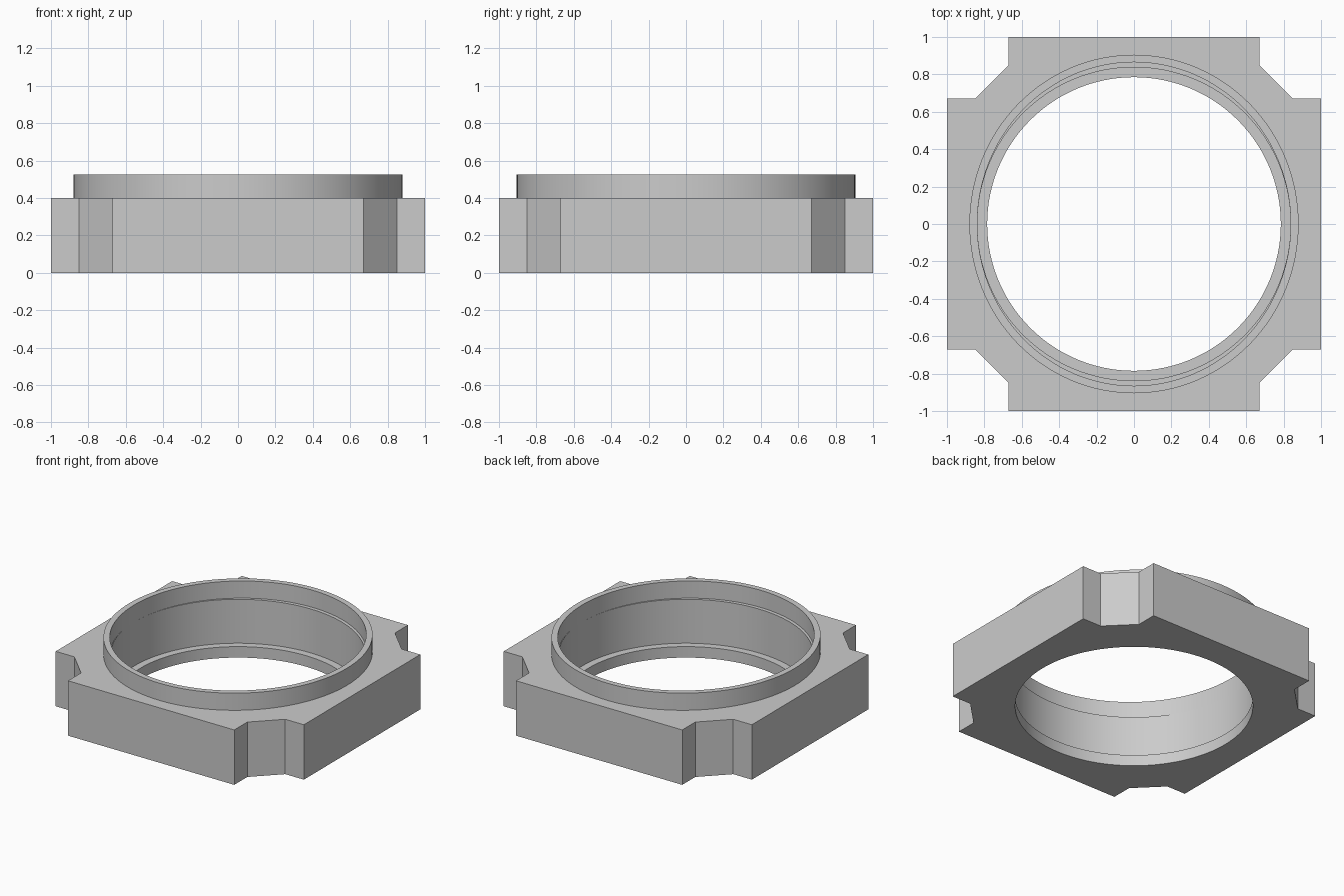
import bpy, bmesh, math

cube = bpy.data.objects.get("Cube")
if cube:
    bpy.data.objects.remove(cube, do_unlink=True)

SEGMENTS = 128
BODY_TOP, LEDGE, RIM_TOP = 0.40, 0.08, 0.525
HOLE, BORE = 0.785, 0.838

grey = bpy.data.materials.new("light grey")
grey.use_nodes = True
colour = (0.6, 0.6, 0.6, 1)
grey.diffuse_color = colour
grey.node_tree.nodes["Principled BSDF"].inputs["Base Color"].default_value = colour


def loop(bm, points, z):
    """Closed loop of vertices at one height."""
    return [bm.verts.new((x, y, z)) for x, y in points]


def ellipse(rx, ry):
    angles = [2 * math.pi * i / SEGMENTS for i in range(SEGMENTS)]
    return [(rx * math.cos(a), ry * math.sin(a)) for a in angles]


def bridge(bm, a, b):
    """Wall of quads between two matching loops."""
    n = len(a)
    for i in range(n):
        j = (i + 1) % n
        bm.faces.new((a[i], a[j], b[j], b[i]))


def fill_between(bm, outer, inner):
    """Flat face with a hole."""
    edges = []
    for ring in (outer, inner):
        for i, v in enumerate(ring):
            edges.append(bm.edges.get((v, ring[i - 1])))
    bmesh.ops.triangle_fill(bm, use_beauty=True, edges=edges)


def finish(bm, name):
    bmesh.ops.recalc_face_normals(bm, faces=bm.faces)
    mesh = bpy.data.meshes.new(name)
    bm.to_mesh(mesh)
    bm.free()
    mesh.materials.append(grey)
    obj = bpy.data.objects.new(name, mesh)
    bpy.context.collection.objects.link(obj)
    bpy.ops.object.select_all(action="DESELECT")
    obj.select_set(True)
    bpy.context.view_layer.objects.active = obj
    bpy.ops.object.shade_smooth_by_angle(angle=math.radians(30))


# Square frame with notched corners: one corner turned four times
corner = [(1, 0.67), (0.85, 0.67), (0.67, 0.85), (0.67, 1)]
outline = []
for turn in range(4):
    outline += corner
    corner = [(-y, x) for x, y in corner]

bm = bmesh.new()
bottom, top = loop(bm, outline, 0), loop(bm, outline, BODY_TOP)
bridge(bm, bottom, top)

# Stepped bore: narrow hole, ledge, wide bore
steps = [(HOLE, 0), (HOLE, LEDGE), (BORE, LEDGE), (BORE, BODY_TOP)]
rings = [loop(bm, ellipse(r, r), z) for r, z in steps]
for a, b in zip(rings, rings[1:]):
    bridge(bm, a, b)
fill_between(bm, bottom, rings[0])
fill_between(bm, top, rings[-1])
finish(bm, "notched_frame")

# Slightly oval collar on the frame
bm = bmesh.new()
inner, outer = ellipse(BORE, 0.865), ellipse(0.88, 0.905)
rings = [loop(bm, p, z) for p, z in (
    (inner, BODY_TOP), (inner, RIM_TOP), (outer, RIM_TOP), (outer, BODY_TOP))]
for i in range(4):
    bridge(bm, rings[i - 1], rings[i])
finish(bm, "collar")
